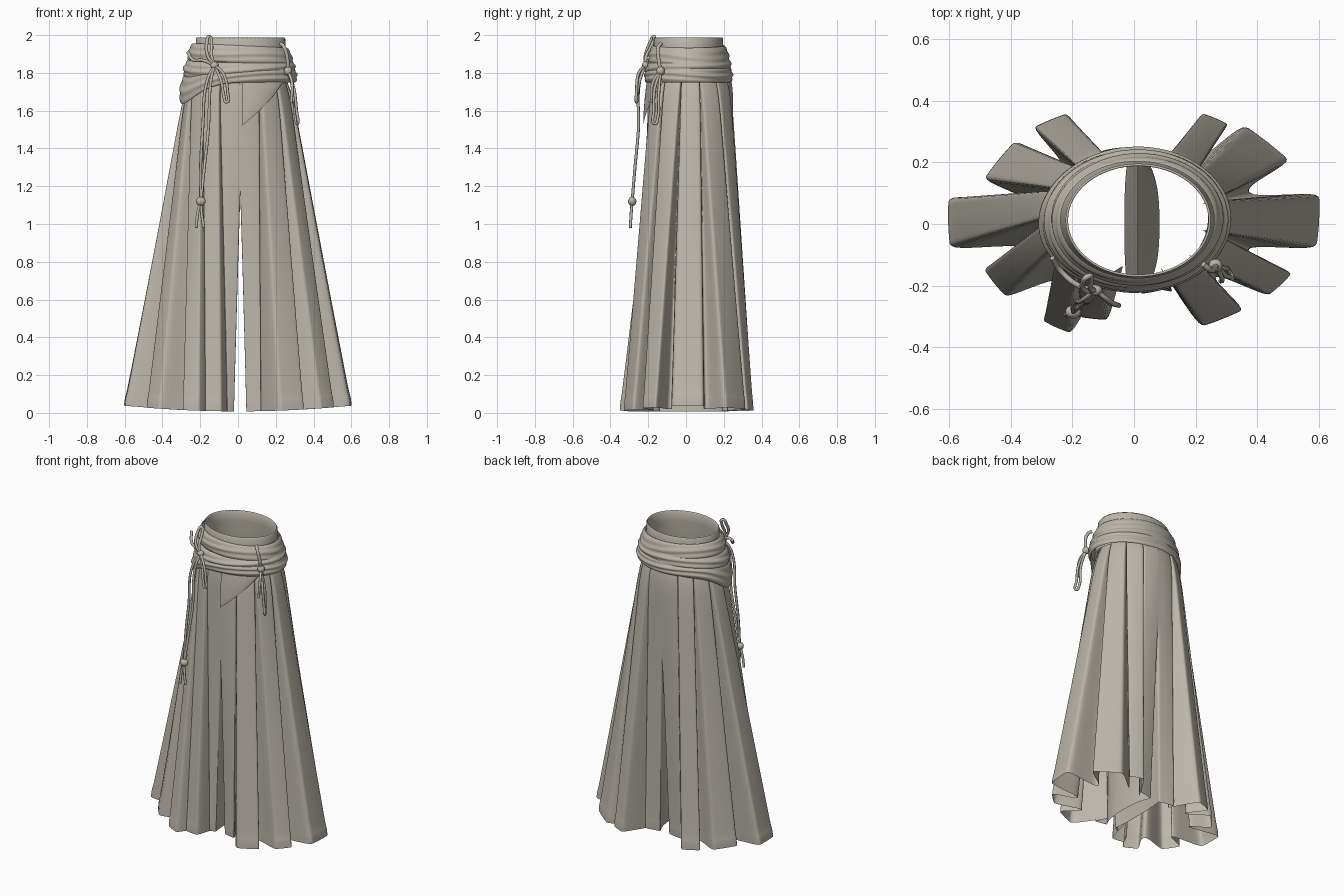
import bpy, bmesh, math
from mathutils import Vector

cube = bpy.data.objects.get("Cube")
if cube:
    bpy.data.objects.remove(cube, do_unlink=True)

cloth = bpy.data.materials.new("warm_grey_cloth")
cloth.use_nodes = True
COLOUR = (0.50, 0.465, 0.41, 1)
cloth.diffuse_color = COLOUR
cloth.node_tree.nodes["Principled BSDF"].inputs["Base Color"].default_value = COLOUR

WAIST_Z, CROTCH_Z, SEAM_X = 1.8, 1.15, 0.012


def add_grid(name, rows, closed, keep=lambda r, c: True, subdiv=0):
    """Mesh from rows of points; keep() chooses which quads are made."""
    bm = bmesh.new()
    vs = [[bm.verts.new(p) for p in row] for row in rows]
    n = len(rows[0])
    for r in range(len(rows) - 1):
        for c in range(n if closed else n - 1):
            if keep(r, c):
                d = (c + 1) % n
                bm.faces.new((vs[r][c], vs[r][d], vs[r + 1][d], vs[r + 1][c]))
    bmesh.ops.delete(bm, geom=[v for v in bm.verts if not v.link_faces], context="VERTS")
    bmesh.ops.recalc_face_normals(bm, faces=bm.faces)
    mesh = bpy.data.meshes.new(name)
    bm.to_mesh(mesh)
    bm.free()
    mesh.materials.append(cloth)
    for f in mesh.polygons:
        f.use_smooth = True
    ob = bpy.data.objects.new(name, mesh)
    bpy.context.collection.objects.link(ob)
    if subdiv:
        m = ob.modifiers.new("smooth", "SUBSURF")
        m.levels = m.render_levels = subdiv


# ---- Pleated legs: hem corners of each pleat, front seam round to back seam
left_pleats = [((.04, -.20), (.13, -.22)), ((.21, -.335), (.36, -.275)),
               ((.43, -.235), (.515, -.155)), ((.59, -.085), (.60, .105)),
               ((.51, .20), (.35, .325)), ((.31, .32), (.215, .36)),
               ((.15, .23), (.04, .21))]
right_pleats = [((.02, -.20), (.06, -.22)), ((.08, -.31), (.18, -.30)),
                ((.20, -.355), (.30, -.31)), ((.41, -.24), (.49, -.14)),
                ((.595, -.085), (.60, .095)), ((.49, .14), (.38, .275)),
                ((.33, .31), (.21, .36)), ((.13, .23), (.02, .21))]


def waist_point(frac, scale=1):
    a = math.pi * (frac - 0.5)
    return Vector((.268 * math.cos(a) * scale, .231 * math.sin(a) * scale + .025))


def make_leg(name, pleats, side, hollow):
    n = len(pleats)
    inner_hem = pleats[0][0][0]
    hem, waist, seam = [], [], []

    def put(h, w, on_seam=False):
        hem.append(h)
        waist.append(w)
        seam.append(on_seam)

    for i, (a, b) in enumerate(pleats):
        a, b = Vector(a), Vector(b)
        for t in (0, .15, .5, .85, 1):
            belly = 1.012 if t == .5 else 1.005
            at_seam = (i == 0 and t == 0) or (i == n - 1 and t == 1)
            put(a.lerp(b, t) * belly, waist_point((i + t) / n), at_seam)
        if i < n - 1:
            # folded valley behind the gap between two pleats, deepest at the front
            nxt = Vector(pleats[i + 1][0])
            for t in (.25, .75):
                put(b.lerp(nxt, t) * (.5 if i == 0 else .66), waist_point((i + 1) / n, .92))
    # inner leg wall, hollowed between the front and back seams
    wall_start = len(hem) - 1
    for f in (.93, .6, 0, -.6, -.93):
        x = inner_hem + hollow * (1 - f ** 4)
        put(Vector((x, .21 * f)), Vector((SEAM_X * side, .025 + .231 * f)))

    rows = []
    for z in (0, .03, .06, .068, .2, .45, .7, .95, CROTCH_Z, 1.3, 1.45, 1.6, 1.72, WAIST_Z):
        s = z / WAIST_Z
        k = min(1, z / CROTCH_Z)
        gather = {.03: 1.005, .06: 1.005, 1.72: .98, WAIST_Z: .9}.get(z, 1)
        row = []
        for c, (h, w) in enumerate(zip(hem, waist)):
            p = h.lerp(w, s) * gather
            if c > wall_start:
                p.x = h.x * (1 - k) + w.x * k
            elif seam[c]:
                p.x = inner_hem * (1 - k) + SEAM_X * side * k
            lift = (.008 + .03 * (p.x / .6) ** 2) * (1 - s)
            row.append((p.x * side, p.y, z + lift))
        rows.append(row)
    add_grid(name, rows, True,
             lambda r, c: c < wall_start or rows[r + 1][c][2] < CROTCH_Z + .05, 2)


make_leg("left_pleated_leg", left_pleats, 1, .045)
make_leg("right_pleated_leg", right_pleats, -1, .012)


# ---- Waist wraps: bands of cloth round the oval waist
def waist_radius(z):
    if z < 1.83:
        return .282 + (1.83 - z) * .15, .214 + (1.83 - z) * .09
    return .282 - (z - 1.83) * .25, .214 - (z - 1.83) * .18


def wrap(name, low, high, bulge, offset=0, start=0, end=360, folds=0.0):
    full = end - start == 360
    count, steps = 96, 16
    rows = []
    for j in range(steps + 1):
        v = j / steps
        row = []
        for i in range(count if full else count + 1):
            a = math.radians(start + (end - start) * i / count)
            z = low(a) + (high(a) - low(a)) * v
            rx, ry = waist_radius(z)
            out = offset + bulge * math.sin(math.pi * v) ** .6
            out += folds * math.sin(v * 15 + 2 * math.sin(a * 2)) * math.sin(math.pi * v)
            row.append((.008 + (rx + out) * math.cos(a), .014 + (ry + out) * math.sin(a), z))
        rows.append(row)
    add_grid(name, rows, full)


def tilt(z, amount, toward):
    return lambda a: z + amount * math.cos(a - math.radians(toward))


def dip(z, depth, toward, width):
    def f(a):
        d = (a - math.radians(toward) + math.pi) % math.tau - math.pi
        return z - depth * math.exp(-(d / width) ** 2)
    return f


wrap("lower_sash", dip(1.75, .115, 195, .65), dip(1.83, .05, 200, .7), .014, .002, folds=.004)
wrap("middle_sash", tilt(1.785, .02, 70), tilt(1.875, .02, 80), .018, -.004, folds=.004)
wrap("upper_sash", tilt(1.845, .02, 200), tilt(1.945, .012, 180), .014, -.004, folds=.003)

# Front flap hanging from the sash
wrap("front_flap", lambda a: 1.76 - .24 * max(0, (math.radians(-36) - a) / .9),
     lambda a: 1.78, .006, -.002, -87, -36)

# Upright waistband
collar = []
for z, rx, ry in ((1.76, .258, .204), (1.86, .246, .192), (1.93, .238, .184),
                  (1.982, .236, .184), (1.988, .232, .18), (1.982, .228, .176),
                  (1.92, .228, .176), (1.8, .24, .188)):
    collar.append([(.014 + rx * math.cos(k * math.tau / 64),
                    .012 + ry * math.sin(k * math.tau / 64), z) for k in range(64)])
add_grid("waistband", collar, True)


# ---- Cords, knots and beads
def cord(name, pts, radius=.008):
    cu = bpy.data.curves.new(name, "CURVE")
    cu.dimensions = "3D"
    cu.bevel_depth, cu.bevel_resolution, cu.resolution_u = radius, 2, 6
    cu.use_fill_caps = True
    sp = cu.splines.new("BEZIER")
    sp.bezier_points.add(len(pts) - 1)
    for bp, p in zip(sp.bezier_points, pts):
        bp.co = p
        bp.handle_left_type = bp.handle_right_type = "AUTO"
    cu.materials.append(cloth)
    bpy.context.collection.objects.link(bpy.data.objects.new(name, cu))


def bead(name, loc, size):
    bpy.ops.mesh.primitive_uv_sphere_add(segments=20, ring_count=12, radius=1, location=loc)
    ob = bpy.context.object
    ob.name, ob.scale = name, size
    ob.data.materials.append(cloth)
    bpy.ops.object.shade_smooth()


knot = (-.125, -.215, 1.84)
bead("right_knot", knot, (.022, .018, .02))
cord("right_waist_loop", [knot, (-.16, -.215, 1.89), (-.165, -.19, 1.96), (-.15, -.17, 1.992),
                          (-.14, -.18, 1.95), (-.14, -.21, 1.89), knot], .009)
cord("right_side_tie", [knot, (-.18, -.20, 1.865), (-.24, -.15, 1.87), (-.265, -.11, 1.91)], .009)
cord("bow_loop", [knot, (-.08, -.25, 1.80), (-.055, -.262, 1.70), (-.06, -.262, 1.645),
                  (-.075, -.258, 1.68), (-.09, -.245, 1.76), knot])
for i, dx in enumerate((-.008, .012)):
    cord(f"long_cord_{i + 1}", [knot, (-.155 + dx, -.245, 1.76), (-.175 + dx * 1.5, -.252, 1.5),
                                (-.19 + dx, -.27, 1.3), (-.197, -.285, 1.12)])
    cord(f"cord_tail_{i + 1}", [(-.197, -.285, 1.12), (-.205 + dx, -.29, 1.06),
                                (-.205 + dx * 2, -.295, .98)])
bead("cord_bead", (-.197, -.285, 1.12), (.026, .022, .024))

side_knot = (.265, -.135, 1.81)
bead("left_knot", side_knot, (.022, .022, .024))
cord("left_waist_loop", [side_knot, (.262, -.145, 1.87), (.242, -.145, 1.94), (.225, -.13, 1.955)], .01)
cord("left_hanging_loop", [side_knot, (.295, -.165, 1.72), (.31, -.17, 1.60), (.315, -.165, 1.53),
                           (.305, -.15, 1.56), (.30, -.145, 1.68), side_knot])
cord("left_short_tail", [side_knot, (.285, -.175, 1.75), (.282, -.185, 1.64)])
